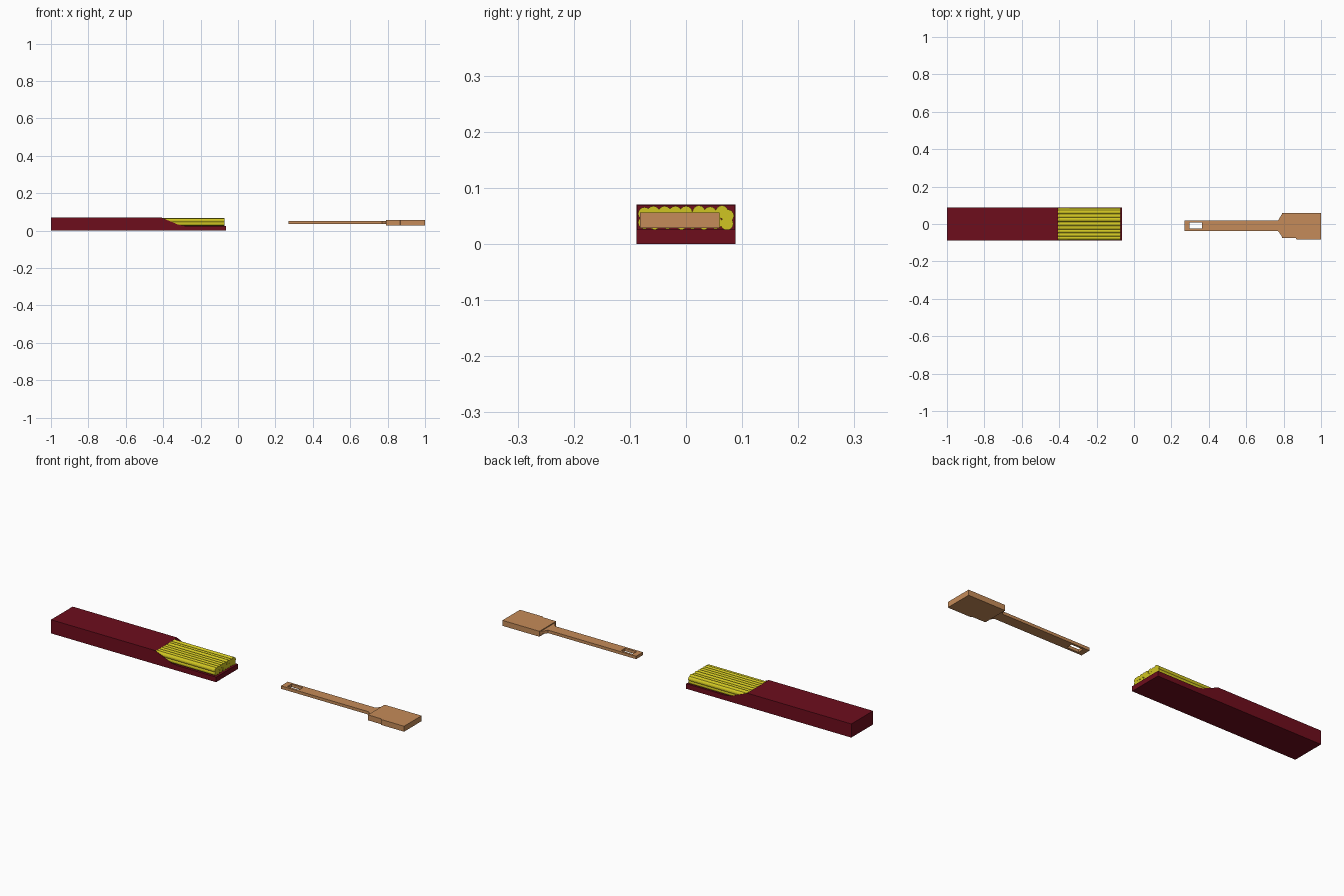
import bpy, bmesh, math
from mathutils import Matrix

if "Cube" in bpy.data.objects:
    bpy.data.objects.remove(bpy.data.objects["Cube"])


def material(name, color):
    m = bpy.data.materials.new(name)
    m.diffuse_color = (*color, 1)
    m.use_nodes = True
    m.node_tree.nodes["Principled BSDF"].inputs["Base Color"].default_value = m.diffuse_color
    return m


RED = material("carton_red", (0.155, 0.004, 0.012, 1)[:3])
YELLOW = material("pasta_yellow", (0.63, 0.56, 0.016))
WOOD = material("wood", (0.56, 0.26, 0.10))


def finish(name, bm, mat=None):
    bmesh.ops.recalc_face_normals(bm, faces=bm.faces)
    me = bpy.data.meshes.new(name)
    bm.to_mesh(me)
    bm.free()
    ob = bpy.data.objects.new(name, me)
    bpy.context.collection.objects.link(ob)
    if mat:
        me.materials.append(mat)
    return ob


def prism(name, pts, axis, lo, hi, mat=None):
    """Extrude a 2D outline along y (x,z outline) or z (x,y outline)."""
    bm = bmesh.new()
    co = (lambda p: (p[0], lo, p[1])) if axis == "y" else (lambda p: (p[0], p[1], lo))
    face = bm.faces.new([bm.verts.new(co(p)) for p in pts])
    ext = bmesh.ops.extrude_face_region(bm, geom=[face])
    d = (0, hi - lo, 0) if axis == "y" else (0, 0, hi - lo)
    bmesh.ops.translate(bm, vec=d, verts=[v for v in ext["geom"] if isinstance(v, bmesh.types.BMVert)])
    return finish(name, bm, mat)


def rect(x0, x1, y0, y1):
    return [(x0, y0), (x1, y0), (x1, y1), (x0, y1)]


def cut(ob, cutter):
    mod = ob.modifiers.new("opening", "BOOLEAN")
    mod.object = cutter
    mod.operation = "DIFFERENCE"
    mod.solver = "EXACT"
    cutter.hide_render = True
    cutter.hide_viewport = True
    cutter.display_type = "WIRE"


# Carton: swept-down side walls around a thick tray floor
carton = prism("carton", [(-1, 0), (-0.063, 0), (-0.063, 0.026), (-0.285, 0.026),
                          (-0.32, 0.032), (-0.41, 0.07), (-1, 0.07)], "y", -0.088, 0.088, RED)
cut(carton, prism("carton_cavity", rect(-0.97, 0.0, -0.086, 0.086), "z", 0.0255, 0.0685))

# Pasta strands: top row, side and bottom fillers (y, z)
strands = [(-0.074, 0.054), (-0.058, 0.056), (-0.038, 0.056), (-0.019, 0.056), (0.0, 0.056),
           (0.023, 0.057), (0.043, 0.055), (0.064, 0.057), (0.074, 0.05), (0.073, 0.036),
           (-0.074, 0.038), (-0.056, 0.037), (-0.033, 0.038), (-0.008, 0.037),
           (0.012, 0.038), (0.032, 0.037), (0.053, 0.038)]
bm = bmesh.new()
x0, x1, r = -0.95, -0.072, 0.0115
for y, z in strands:
    m = Matrix.Translation(((x0 + x1) / 2, y, z)) @ Matrix.Rotation(math.pi / 2, 4, "Y")
    bmesh.ops.create_cone(bm, cap_ends=True, segments=16, radius1=r, radius2=r,
                          depth=x1 - x0, matrix=m)
finish("pasta_strands", bm, YELLOW)

# Wooden spatula: slim handle with hanging hole, tapered neck, thicker blade
handle = prism("spatula_handle", [(0.27, -0.037), (0.77, -0.037), (0.795, -0.074), (0.795, 0.06),
                                  (0.77, 0.018), (0.27, 0.018)], "z", 0.036, 0.051, WOOD)
cut(handle, prism("handle_hole", rect(0.298, 0.364, -0.025, 0.007), "z", 0.0, 0.1))
prism("spatula_blade", [(0.79, -0.075), (0.865, -0.076), (0.87, -0.082), (1.0, -0.082),
                        (1.0, 0.06), (0.79, 0.06)], "z", 0.028, 0.056, WOOD)
